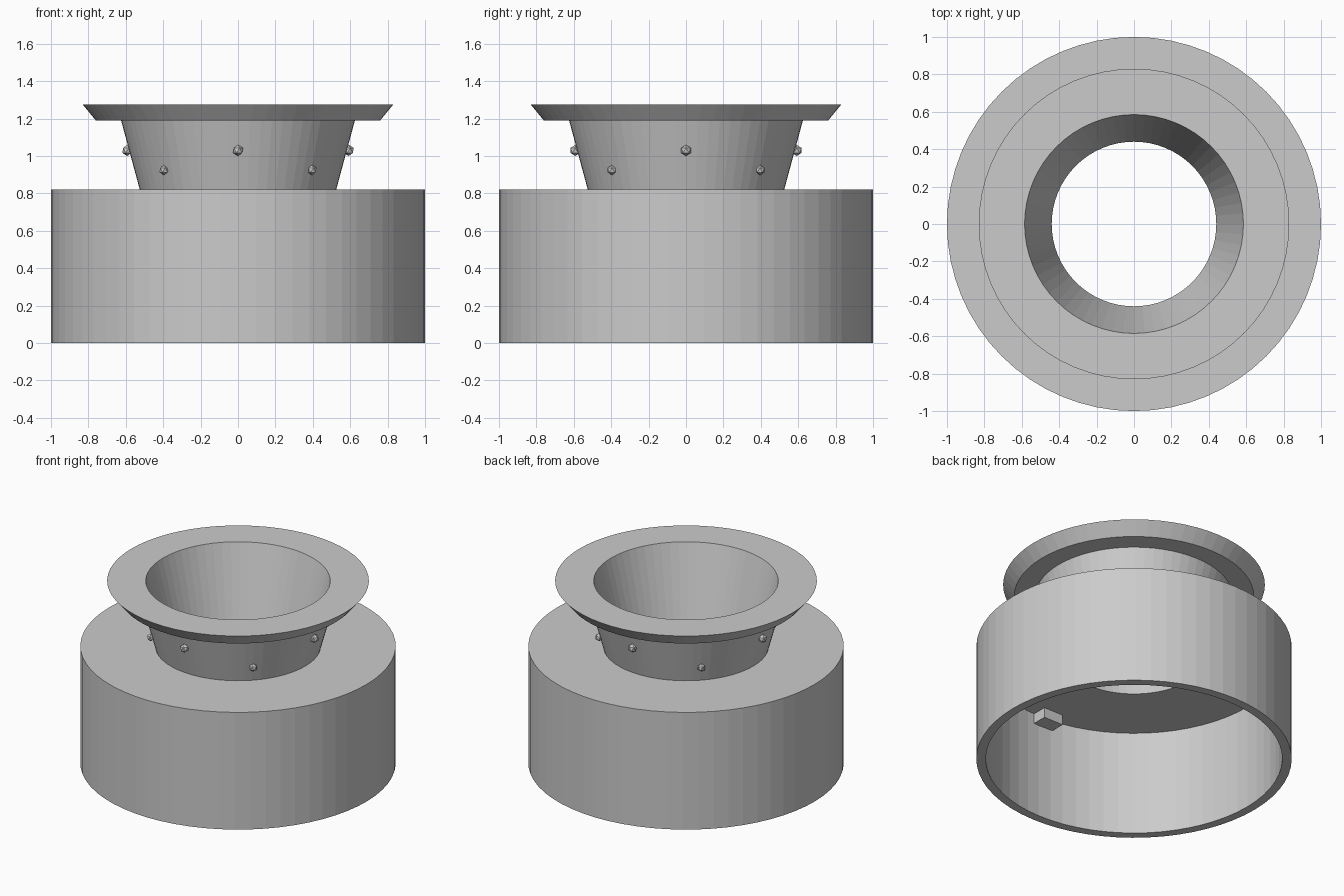
import bpy, bmesh
from math import cos, sin, pi, radians
from mathutils import Matrix

cube = bpy.data.objects.get("Cube")
if cube:
    bpy.data.objects.remove(cube)

grey = bpy.data.materials.new("plain grey")
grey.use_nodes = True
color = (0.6, 0.6, 0.6, 1)
grey.diffuse_color = color
grey.node_tree.nodes["Principled BSDF"].inputs["Base Color"].default_value = color


def add_object(name, bm):
    bmesh.ops.recalc_face_normals(bm, faces=bm.faces)
    mesh = bpy.data.meshes.new(name)
    bm.to_mesh(mesh)
    bm.free()
    mesh.materials.append(grey)
    obj = bpy.data.objects.new(name, mesh)
    bpy.context.collection.objects.link(obj)
    return obj


def lathe(name, profile, sides=64):
    """Revolve a closed (radius, height) profile around z."""
    bm = bmesh.new()
    rings = []
    for i in range(sides):
        a = 2 * pi * i / sides
        rings.append([bm.verts.new((r * cos(a), r * sin(a), z)) for r, z in profile])
    n = len(profile)
    for i in range(sides):
        a, b = rings[i], rings[(i + 1) % sides]
        for j in range(n):
            k = (j + 1) % n
            bm.faces.new((a[j], b[j], b[k], a[k]))
    return add_object(name, bm)


# Hollow cup, tapered neck and flared flange in one continuous shell
lathe("funnel_cap", [
    (1.0, 0), (1.0, 0.82), (0.525, 0.82), (0.625, 1.19), (0.76, 1.19),
    (0.83, 1.275), (0.585, 1.275), (0.44, 0.73), (0.94, 0.73), (0.94, 0),
])

# Small key block under the roof, set into the front wall
bm = bmesh.new()
bmesh.ops.create_cube(bm, size=1, matrix=Matrix.Translation((-0.035, -0.9, 0.7))
                      @ Matrix.Diagonal((0.15, 0.13, 0.08, 1)))
add_object("inner_key", bm)

# Two staggered rows of studs around the neck
for row, start, dist, height, size in (("upper", 0, 0.592, 1.03, 0.03),
                                       ("lower", 45, 0.56, 0.925, 0.027)):
    for i in range(4):
        a = radians(start + 90 * i)
        bm = bmesh.new()
        bmesh.ops.create_icosphere(bm, subdivisions=1, radius=size, matrix=Matrix.Translation(
            (dist * cos(a), dist * sin(a), height)))
        add_object(f"{row}_stud_{i + 1}", bm)
